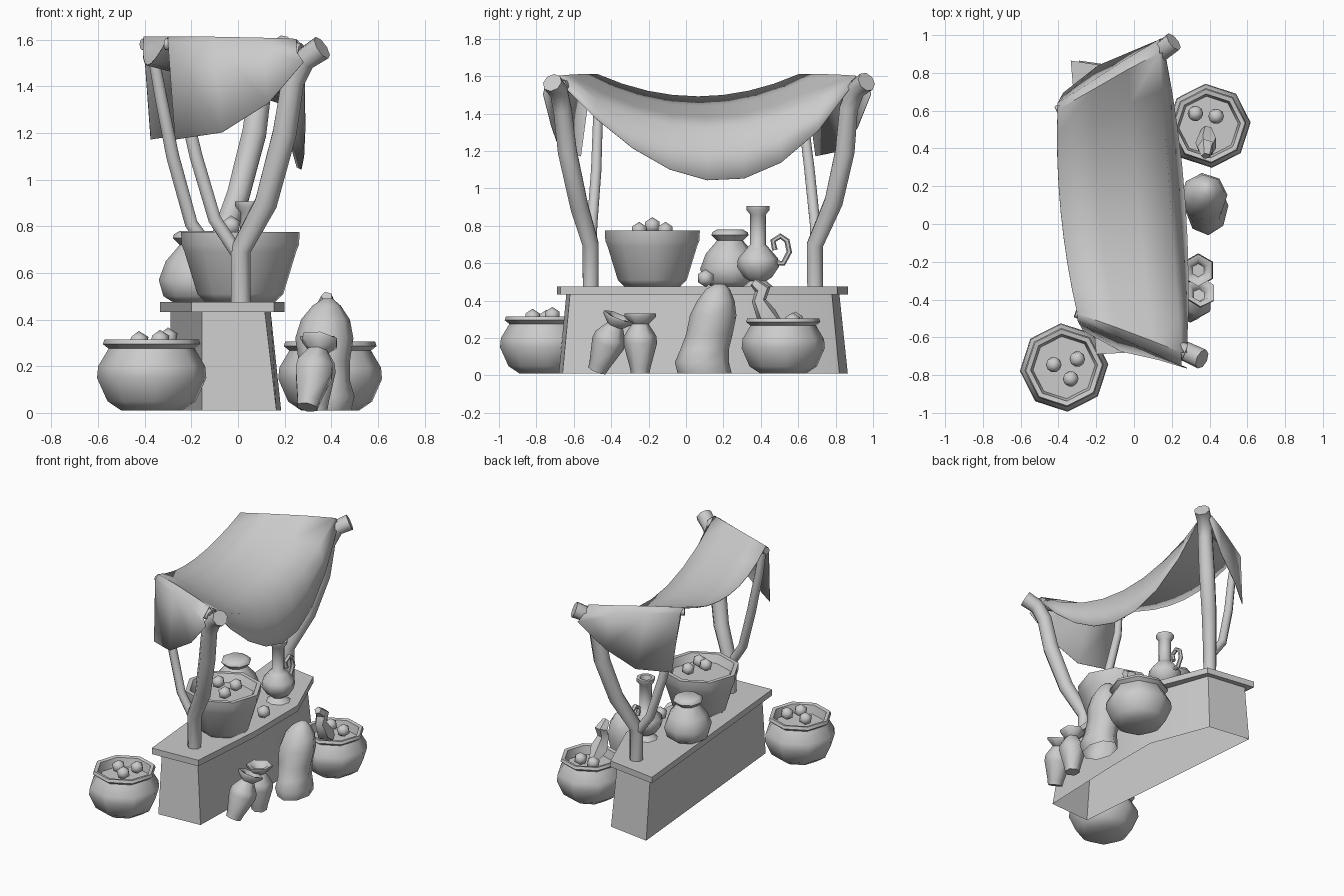
import bpy, bmesh, math
from mathutils import Vector, Matrix

if "Cube" in bpy.data.objects:
    bpy.data.objects.remove(bpy.data.objects["Cube"])

clay = bpy.data.materials.new("plain_grey")
clay.use_nodes = True
clay.diffuse_color = (0.6, 0.6, 0.6, 1)
clay.node_tree.nodes["Principled BSDF"].inputs["Base Color"].default_value = (0.6, 0.6, 0.6, 1)


def finish(name, bm, angle=50):
    bmesh.ops.recalc_face_normals(bm, faces=bm.faces)
    mesh = bpy.data.meshes.new(name)
    bm.to_mesh(mesh)
    bm.free()
    mesh.materials.append(clay)
    ob = bpy.data.objects.new(name, mesh)
    bpy.context.collection.objects.link(ob)
    bpy.ops.object.select_all(action='DESELECT')
    ob.select_set(True)
    bpy.context.view_layer.objects.active = ob
    bpy.ops.object.shade_smooth_by_angle(angle=math.radians(angle))
    return ob


def bridge(bm, loops, bottom=True, top=True):
    """Skin a list of equal vertex loops."""
    rows = [[bm.verts.new(p) for p in loop] for loop in loops]
    n = len(rows[0])
    for a, b in zip(rows, rows[1:]):
        for i in range(n):
            j = (i + 1) % n
            bm.faces.new((a[i], a[j], b[j], b[i]))
    if bottom:
        bm.faces.new(rows[0][::-1])
    if top:
        bm.faces.new(rows[-1])


def ring(sides, rx, ry=None, phase=.5):
    ry = ry or rx
    step = math.tau / sides
    return [Vector((rx * math.cos((i + phase) * step), ry * math.sin((i + phase) * step), 0))
            for i in range(sides)]


def tube(name, path, radii, sides=8):
    pts = [Vector(p) for p in path]
    loops = []
    for i, p in enumerate(pts):
        d = pts[min(i + 1, len(pts) - 1)] - pts[max(i - 1, 0)]
        turn = Vector((0, 0, 1)).rotation_difference(d)
        loops.append([p + turn @ v for v in ring(sides, radii[i])])
    bm = bmesh.new()
    bridge(bm, loops)
    return finish(name, bm)


def lathe(name, base, profile, sides=8, phase=.1, lean=None):
    bm = bmesh.new()
    bridge(bm, [[v + Vector((0, 0, z)) for v in ring(sides, r, phase=phase)] for r, z in profile])
    if lean:
        bm.transform(lean)
    bm.transform(Matrix.Translation(base))
    return finish(name, bm, 50 if sides > 6 else 62)


def fruit(name, spots, r=.046):
    bm = bmesh.new()
    for p in spots:
        bmesh.ops.create_icosphere(bm, subdivisions=1, radius=r, matrix=Matrix.Translation(p))
    return finish(name, bm)


def prism(name, low, z0, high, z1, capped, angle):
    bm = bmesh.new()
    bridge(bm, [[(x, y, z0) for x, y in low], [(x, y, z1) for x, y in high]], capped, capped)
    return finish(name, bm, angle)


# Counter: hollow tapered body with a bowed serving side, and a slab on top
foot = [(-.155, -.68), (.165, -.66), (.185, 0), (.185, .39), (.02, .82), (-.29, .865)]
neck = [(-.155, -.64), (.115, -.62), (.14, 0), (.14, .38), (0, .78), (-.29, .82)]
slab = [(-.2, -.69), (.155, -.67), (.2, -.1), (.2, .39), (.03, .81), (-.335, .865)]
prism("counter_body", foot, .01, neck, .435, False, 60)
prism("counter_top", slab, .432, slab, .475, True, 35)

# Forked posts, each bending into the butt of its crossbar
tube("front_post", [(.012, -.51, .46), (.012, -.51, .7), (.12, -.57, .9), (.2, -.635, 1.2),
                    (.235, -.66, 1.42), (.285, -.68, 1.515), (.36, -.715, 1.565)],
     [.045, .047, .052, .055, .053, .052, .054])
tube("front_branch", [(.012, -.51, .66), (-.1, -.5, .83), (-.18, -.48, 1.1), (-.25, -.47, 1.4),
                      (-.27, -.48, 1.57)], [.03, .03, .03, .028, .025])
tube("back_post", [(-.09, .69, .46), (-.09, .69, .7), (0, .79, .93), (.07, .85, 1.2),
                   (.1, .87, 1.43), (.14, .91, 1.53), (.21, .965, 1.57)],
     [.045, .047, .053, .056, .053, .052, .054])
tube("back_branch", [(-.09, .69, .66), (-.2, .69, .81), (-.28, .66, 1.1), (-.33, .63, 1.35),
                     (-.37, .62, 1.57)], [.03, .03, .03, .028, .025])
tube("front_crossbar", [(.27, -.675, 1.54), (0, -.575, 1.56), (-.31, -.47, 1.58)], [.045, .035, .025])
tube("back_crossbar", [(.13, .9, 1.54), (-.1, .77, 1.56), (-.41, .6, 1.58)], [.045, .035, .025])

# Awning: slung over the crossbars, with a drape on the serving side and end flaps
front = [Vector(p) for p in ((-.3, -.475, 1.612), (-.1, -.545, 1.612), (.1, -.62, 1.608), (.25, -.68, 1.603))]
back = [Vector(p) for p in ((-.405, .605, 1.612), (-.22, .71, 1.612), (-.03, .82, 1.608), (.135, .905, 1.603))]
bm = bmesh.new()
rows = []
steps = 8
for k in range(steps + 1):
    t = k / steps
    sag = 4 * t * (1 - t)
    row = []
    for i, (a, b) in enumerate(zip(front, back)):
        p = a.lerp(b, t)
        p.z -= sag * (.12 + .053 * i)
        p.x -= .035 * sag * (1 - i / 3)
        row.append(bm.verts.new(p))
    skew = sag * (.55 + .75 * t)
    for f in (.5, 1):
        row.append(bm.verts.new(p + Vector((.05 * f * sag + .03 * f, 0, -.27 * skew * f - .03 * f))))
    rows.append(row)
for bar, out, near in ((front, -1, rows[0]), (back, 1, rows[-1])):
    lip = [bm.verts.new(p + Vector((0, out * (.035 + .013 * i), -.03 - .008 * i)))
           for i, p in enumerate(bar)]
    flap = [bm.verts.new(p + Vector((.03, out * w, -d)))
            for p, d, w in zip(bar, (.44, .41, .28, .1), (.09, .13, .1, .085))]
    for r, s in ((near, lip), (lip, flap)):
        for i in range(3):
            bm.faces.new((r[i], r[i + 1], s[i + 1], s[i]))
for a, b in zip(rows, rows[1:]):
    for i in range(len(a) - 1):
        bm.faces.new((a[i], a[i + 1], b[i + 1], b[i]))
awning = finish("awning", bm, 60)
thick = awning.modifiers.new("thickness", 'SOLIDIFY')
thick.thickness = .004

# Round floor pots with fruit
pot = [(.13, .01), (.19, .05), (.235, .15), (.23, .2), (.185, .275), (.21, .295),
       (.203, .315), (.178, .31), (.165, .25)]
lathe("front_pot", (-.37, -.76, 0), pot)
fruit("front_pot_fruit", [(-.425, -.745, .305), (-.3, -.715, .32), (-.335, -.82, .31)])
lathe("back_pot", (.395, .52, 0), [(r * .95, z * .97) for r, z in pot])
fruit("back_pot_fruit", [(.325, .585, .295), (.435, .57, .29)])
tube("scoop", [(.385, .5, .26), (.385, .43, .32), (.38, .39, .4), (.38, .41, .46), (.38, .36, .5)],
     [.03, .06, .04, .045, .025], 5)

# Lumpy open-bottomed sack beside the counter: centre x, y, radius x, y, height
bm = bmesh.new()
lumps = [(.385, .1, .1, .145, .01), (.385, .085, .115, .145, .07), (.38, .1, .1, .13, .14),
         (.37, .125, .11, .125, .22), (.37, .145, .125, .125, .32), (.375, .16, .105, .1, .4),
         (.38, .17, .06, .065, .46), (.385, .18, .02, .025, .49)]
bridge(bm, [[v + Vector((x, y, z)) for v in ring(8, rx, ry, .1)] for x, y, rx, ry, z in lumps],
       bottom=False)
finish("sack", bm, 60)

# Small vases, one standing and one leaning
vase = [(.05, .01), (.055, .04), (.09, .17), (.087, .21), (.045, .275), (.085, .315),
        (.085, .33), (.055, .325), (.035, .28)]
lathe("standing_vase", (.34, -.245, 0), vase, 6, .5)
lean = Matrix.Rotation(math.radians(-22), 4, 'X') @ Matrix.Rotation(math.radians(10), 4, 'Y')
lathe("leaning_vase", (.295, -.48, .015), vase, 6, .5, lean)

# Wares on the counter
lathe("fruit_bowl", (.01, -.18, 0), [(.15, .475), (.185, .51), (.24, .69), (.252, .72), (.255, .775),
                                      (.225, .775), (.2, .72)])
fruit("bowl_fruit", [(-.03, -.18, .8), (.07, -.25, .775), (.06, -.11, .775)])
lathe("storage_jar", (-.18, .235, 0), [(.1, .475), (.14, .5), (.16, .57), (.13, .65), (.07, .72),
                                       (.1, .75), (.095, .765), (.07, .78)])
lathe("bottle", (.05, .385, 0), [(.08, .475), (.045, .505), (.075, .525), (.112, .58), (.108, .625),
                                 (.06, .68), (.042, .7), (.042, .86), (.062, .885), (.062, .905),
                                 (.04, .905), (.03, .87)])
tube("bottle_handle", [(.05, .46, .6), (.05, .52, .6), (.05, .552, .66), (.05, .54, .72),
                       (.05, .505, .745), (.05, .465, .72), (.05, .475, .67)], [.015] * 7, 6)
fruit("loose_fruit", [(.13, .105, .52)], .048)
